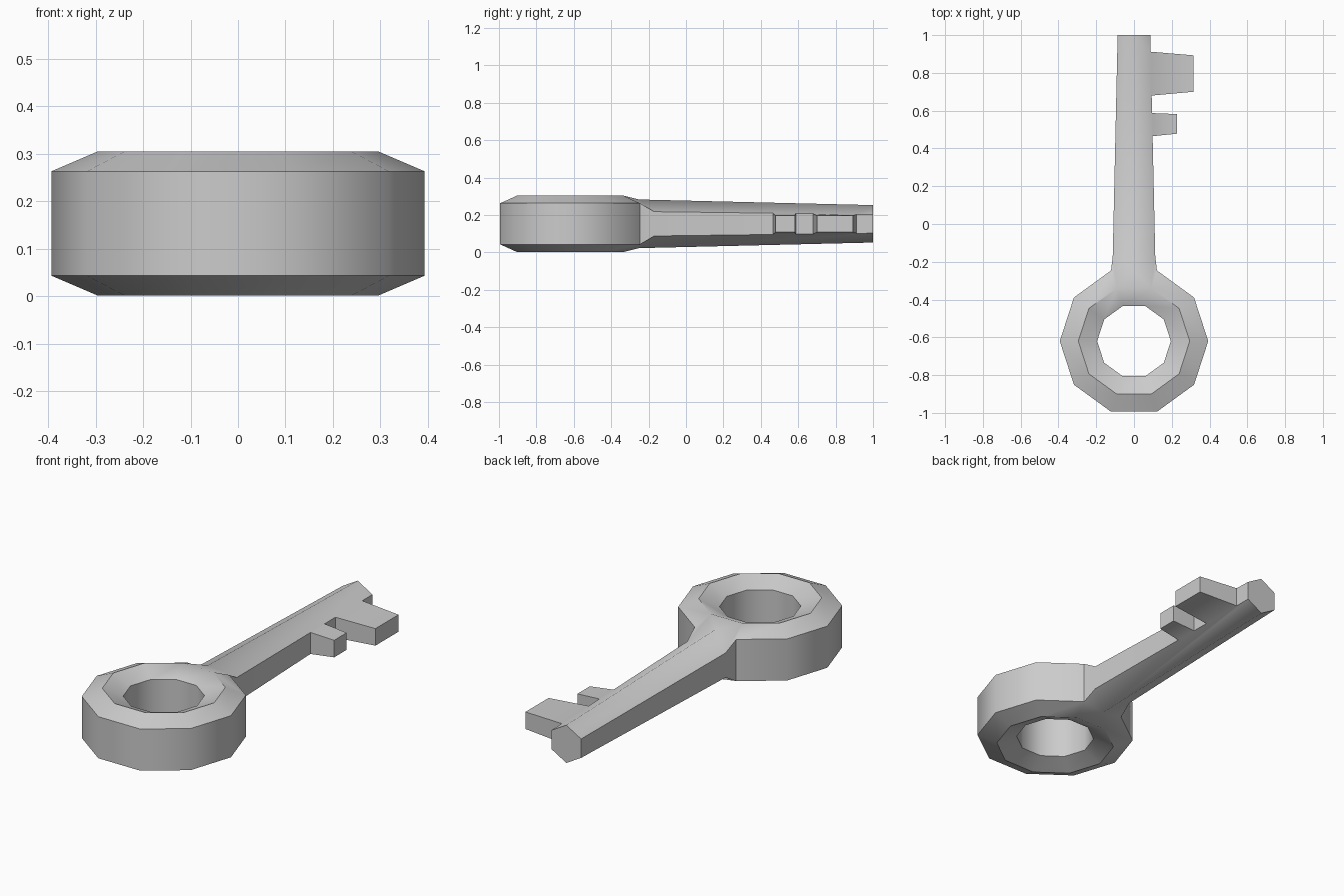
import bpy, bmesh, math
from mathutils import Vector

if "Cube" in bpy.data.objects:
    bpy.data.objects.remove(bpy.data.objects["Cube"])

bm = bmesh.new()
N, CY, CZ = 10, -0.62, 0.153

# Bow: a ten-sided ring swept from a six-point profile (radius, height)
profile = [(0.393, 0.043), (0.393, 0.263), (0.295, 0.305),
           (0.195, 0.263), (0.195, 0.043), (0.295, 0.001)]
rings = []
for i in range(N):
    a = 2 * math.pi * i / N
    rings.append([bm.verts.new((r * math.cos(a), CY + r * math.sin(a), z)) for r, z in profile])
for i in range(N):
    p, q = rings[i], rings[(i + 1) % N]
    for j in range(6):
        if i == 2 and j in (0, 1, 5):   # leave the shaft side open
            if j != 0:
                continue
            continue
        k = (j + 1) % 6
        bm.faces.new((p[j], q[j], q[k], p[k]))


# Shaft: tapered hexagon with ridges on top and bottom
def hexagon(r, y_side, y_ridge):
    pts = []
    for i in range(6):
        a = math.radians(90 - 60 * i)
        pts.append(bm.verts.new((r * math.cos(a), y_ridge if i in (0, 3) else y_side,
                                 CZ + r * math.sin(a))))
    return pts      # top, right upper, right lower, bottom, left lower, left upper


root = hexagon(0.13, -0.17, -0.25)
tip = hexagon(0.1, 1.0, 1.0)
for i in range(6):
    j = (i + 1) % 6
    bm.faces.new((root[i], root[j], tip[j], tip[i]))
bm.faces.new(tip)

# Neck: joins the open side of the bow to the shaft root
R, L = rings[2], rings[3]
for s, up, low in ((R, 1, 2), (L, 5, 4)):
    bm.faces.new((s[2], s[1], root[up], root[0]))
    bm.faces.new((s[1], s[0], root[low], root[up]))
    bm.faces.new((s[0], s[5], root[3], root[low]))
bm.faces.new((R[2], root[0], L[2]))
bm.faces.new((R[5], L[5], root[3]))

# Teeth: cut the shaft side into strips and pull two of them outward
for y in (0.465, 0.587, 0.68, 0.912):
    side = [f for f in bm.faces if all(v.co.x > 0.05 and v.co.y > -0.2 for v in f.verts)]
    geom = side + list({e for f in side for e in f.edges}) + list({v for f in side for v in f.verts})
    bmesh.ops.bisect_plane(bm, geom=geom, plane_co=(0, y, 0), plane_no=(0, 1, 0))
for y0, y1, x, o0, o1 in ((0.465, 0.587, 0.228, 0.478, 0.582),
                          (0.68, 0.912, 0.314, 0.70, 0.893)):
    face = next(f for f in bm.faces if all(v.co.x > 0.05 and y0 - 0.01 < v.co.y < y1 + 0.01
                                           for v in f.verts))
    out = bmesh.ops.extrude_discrete_faces(bm, faces=[face])["faces"][0]
    mid = (y0 + y1) / 2
    for v in out.verts:
        v.co = Vector((x, o0 if v.co.y < mid else o1, CZ + (0.045 if v.co.z > CZ else -0.045)))

# Smooth shading with crisp creases, soft along the shaft ridges
bmesh.ops.recalc_face_normals(bm, faces=bm.faces)
for f in bm.faces:
    f.smooth = True
for e in bm.edges:
    ridge = all(abs(v.co.x) < 1e-4 for v in e.verts)
    e.smooth = ridge or e.calc_face_angle(0) < math.radians(40)

mesh = bpy.data.meshes.new("key")
bm.to_mesh(mesh)
bm.free()
bpy.context.collection.objects.link(bpy.data.objects.new("key", mesh))
